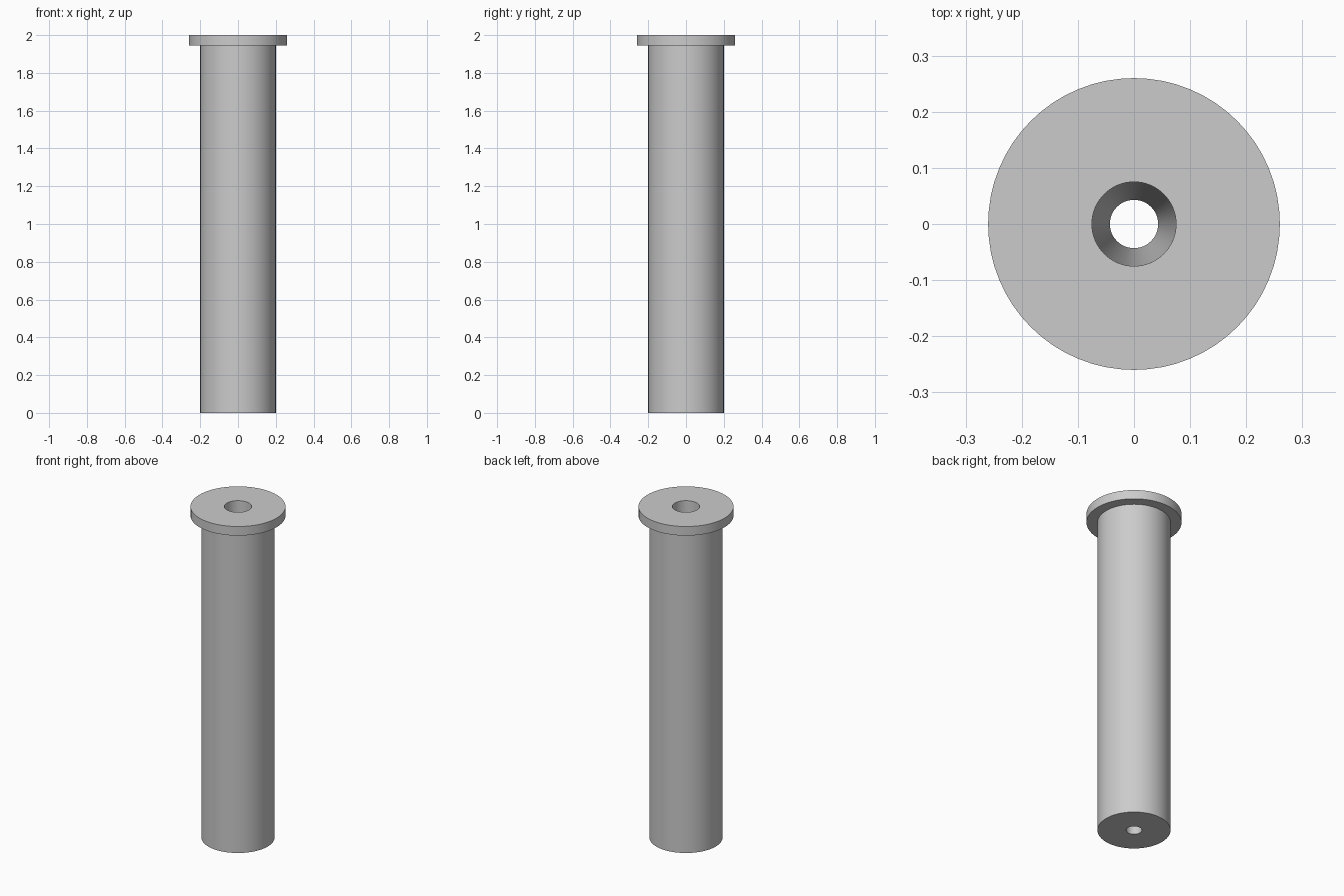
import bpy, bmesh, math

cube = bpy.data.objects.get("Cube")
if cube:
    bpy.data.objects.remove(cube, do_unlink=True)

SEGMENTS = 64

# Single plain grey
grey = bpy.data.materials.new("plain_grey")
grey.use_nodes = True
colour = (0.6, 0.6, 0.6, 1)
grey.diffuse_color = colour
grey.node_tree.nodes["Principled BSDF"].inputs["Base Color"].default_value = colour


def lathe(name, profile):
    """Revolve a closed (radius, height) profile around z."""
    bm = bmesh.new()
    verts = [bm.verts.new((r, 0, z)) for r, z in profile]
    edges = [bm.edges.new((v, verts[(i + 1) % len(verts)])) for i, v in enumerate(verts)]
    bmesh.ops.spin(bm, geom=verts + edges, cent=(0, 0, 0), axis=(0, 0, 1),
                   angle=math.tau, steps=SEGMENTS, use_merge=True)
    bmesh.ops.remove_doubles(bm, verts=bm.verts[:], dist=1e-5)
    bmesh.ops.recalc_face_normals(bm, faces=bm.faces[:])
    mesh = bpy.data.meshes.new(name)
    bm.to_mesh(mesh)
    bm.free()
    mesh.materials.append(grey)
    obj = bpy.data.objects.new(name, mesh)
    bpy.context.collection.objects.link(obj)
    bpy.ops.object.select_all(action="DESELECT")
    obj.select_set(True)
    bpy.context.view_layer.objects.active = obj
    bpy.ops.object.shade_smooth_by_angle(angle=math.radians(30))
    return obj


# Shaft, flange and tapered through-hole in one solid
lathe("flanged_tube", [
    (0.043, 0), (0.2, 0),            # underside
    (0.2, 1.945), (0.26, 1.945),     # shaft and flange lip
    (0.26, 2), (0.075, 2),           # flange rim and top, then the bore
])
